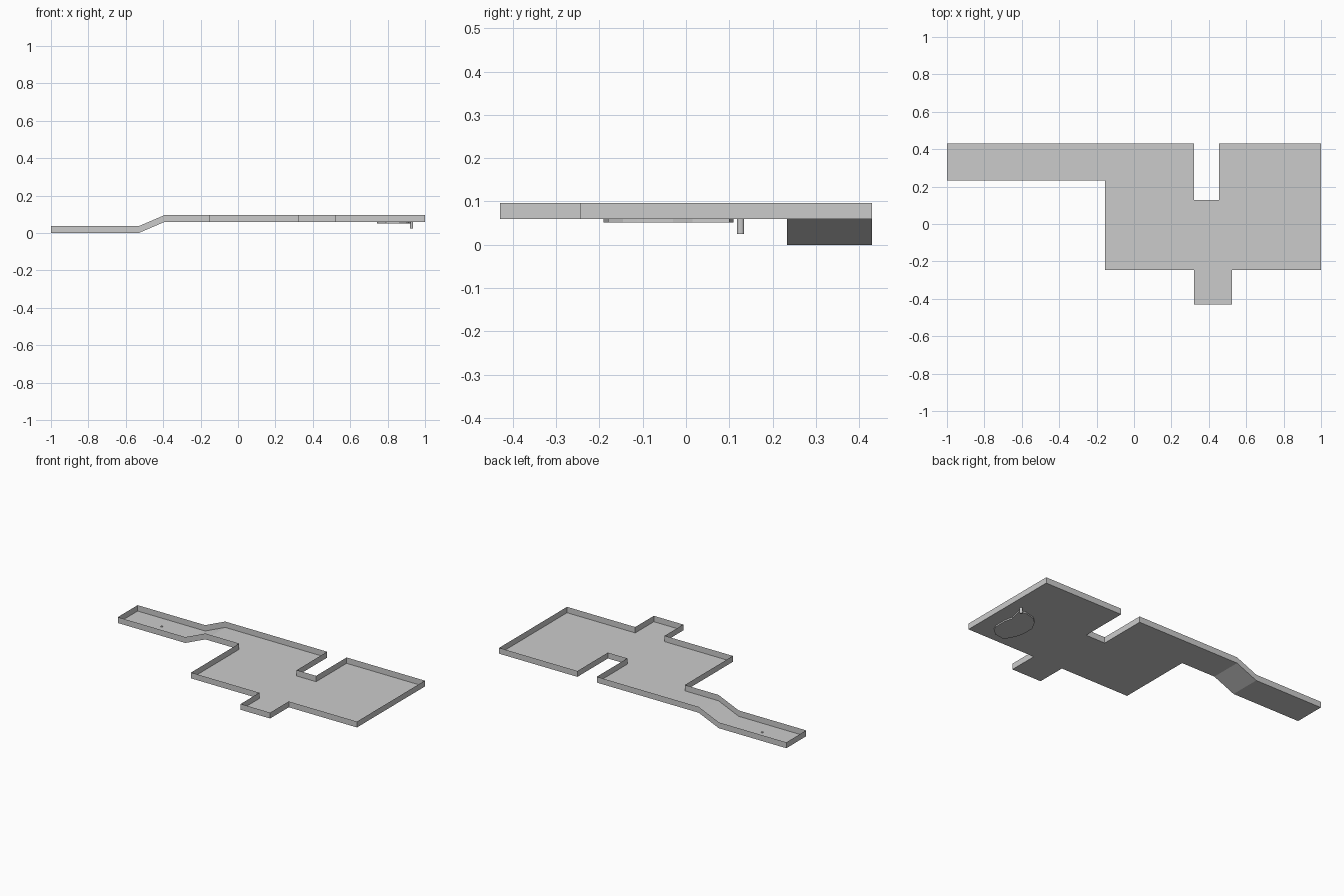
import bpy, bmesh

if "Cube" in bpy.data.objects:
    bpy.data.objects.remove(bpy.data.objects["Cube"])

LOW, HIGH, WALL = 0.0, 0.06, 0.037   # floor levels and wall height


def finish(bm, name):
    mesh = bpy.data.meshes.new(name)
    bm.to_mesh(mesh)
    bm.free()
    obj = bpy.data.objects.new(name, mesh)
    bpy.context.collection.objects.link(obj)
    return obj


def prism(name, points, z0, z1):
    bm = bmesh.new()
    face = bm.faces.new([bm.verts.new((x, y, z0)) for x, y in points])
    top = bmesh.ops.extrude_face_region(bm, geom=[face], use_keep_orig=True)["geom"]
    for v in top:
        if isinstance(v, bmesh.types.BMVert):
            v.co.z = z1
    bmesh.ops.recalc_face_normals(bm, faces=bm.faces)
    return finish(bm, name)


def rod(name, x, y, z0, z1, radius, sides=12):
    bpy.ops.mesh.primitive_cylinder_add(vertices=sides, radius=radius, depth=z1 - z0,
                                        location=(x, y, (z0 + z1) / 2))
    bpy.context.object.name = name


# Floor: upper deck outline, then ramp and lower strip
bm = bmesh.new()
deck = [(-0.39, 0.43), (-0.39, 0.233), (-0.155, 0.233), (-0.155, -0.245),
        (0.32, -0.245), (0.32, -0.43), (0.525, -0.43), (0.525, -0.245),
        (1, -0.245), (1, 0.43), (0.455, 0.43), (0.455, 0.127),
        (0.32, 0.127), (0.32, 0.43)]
verts = [bm.verts.new((x, y, HIGH)) for x, y in deck]
bm.faces.new(verts)
back, front = verts[0], verts[1]
for x in (-0.53, -1.0):
    b = bm.verts.new((x, 0.43, LOW))
    f = bm.verts.new((x, 0.233, LOW))
    bm.faces.new((b, f, front, back))
    back, front = b, f

# Thin boundary walls raised from the floor edges
rim = [e for e in bm.edges if e.is_boundary]
new = bmesh.ops.extrude_edge_only(bm, edges=rim)["geom"]
bmesh.ops.translate(bm, vec=(0, 0, WALL),
                    verts=[v for v in new if isinstance(v, bmesh.types.BMVert)])
bmesh.ops.triangulate(bm, faces=[f for f in bm.faces if len(f.verts) > 4])
finish(bm, "floor_and_walls")

# Irregular flat pad under the deck
pad = [(0.897, -0.146), (0.86, -0.18), (0.79, -0.19), (0.755, -0.125),
       (0.742, -0.075), (0.742, 0.0), (0.775, 0.06), (0.81, 0.092),
       (0.88, 0.11), (0.922, 0.10), (0.91, 0.05), (0.9, 0.015),
       (0.912, -0.03), (0.912, -0.113)]
prism("under_pad", pad, 0.051, HIGH - 0.0005)

# Pin under the deck and small stud on the lower floor
rod("under_pin", 0.928, 0.126, 0.025, HIGH - 0.0005, 0.008)
rod("floor_stud", -0.765, 0.335, LOW + 0.0005, LOW + 0.004, 0.007)
